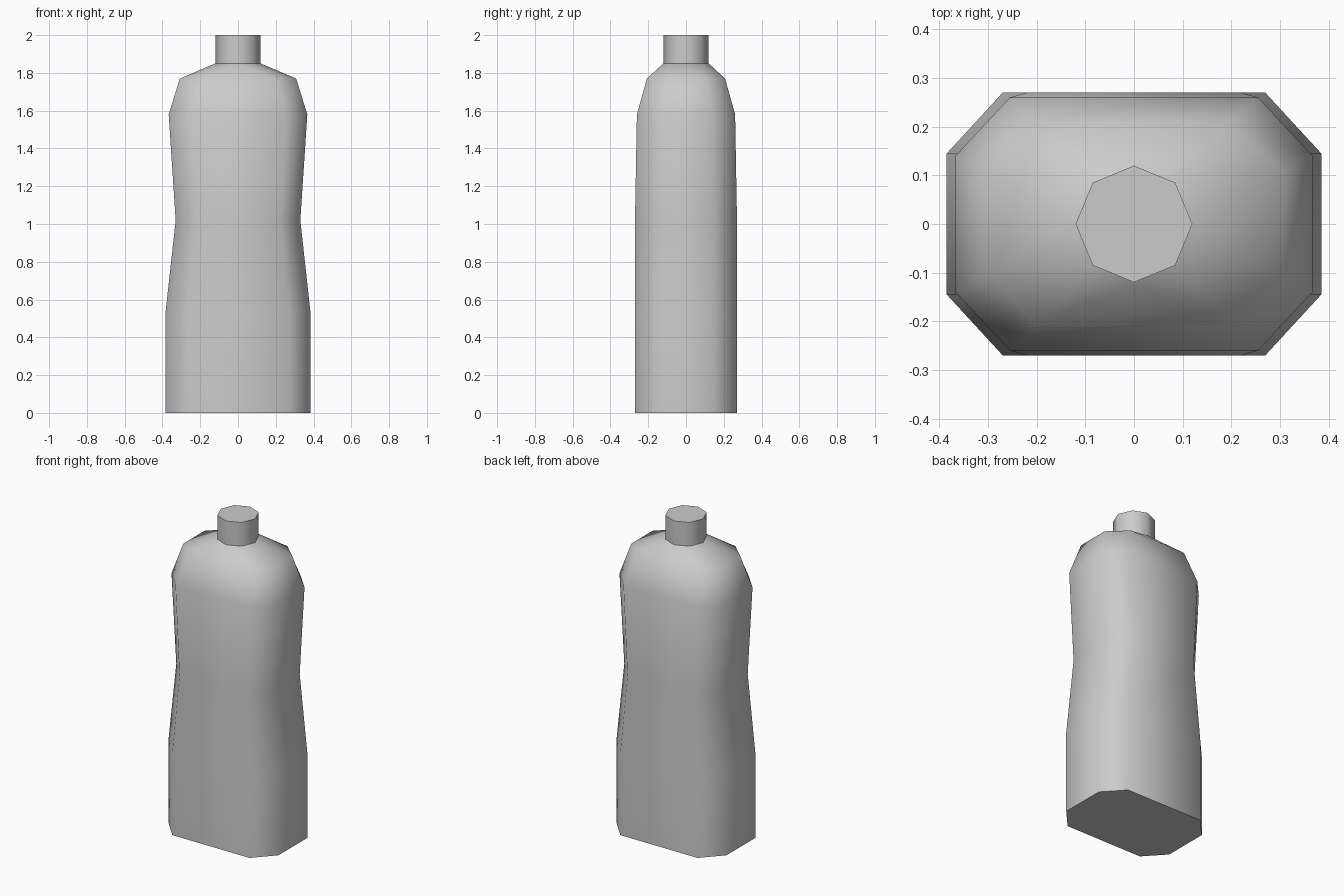
import bpy, bmesh, math

cube = bpy.data.objects.get("Cube")
if cube:
    bpy.data.objects.remove(cube, do_unlink=True)

grey = bpy.data.materials.new("plain_grey")
grey.use_nodes = True
colour = (0.6, 0.6, 0.6, 1)
grey.diffuse_color = colour
grey.node_tree.nodes["Principled BSDF"].inputs["Base Color"].default_value = colour

NECK_R, NECK_Z, TOP_Z = 0.12, 1.85, 2.0


def finish(bm, name):
    """Turn a bmesh into a smooth-shaded object with sharp rims."""
    bmesh.ops.recalc_face_normals(bm, faces=bm.faces)
    mesh = bpy.data.meshes.new(name)
    bm.to_mesh(mesh)
    bm.free()
    mesh.materials.append(grey)
    obj = bpy.data.objects.new(name, mesh)
    bpy.context.collection.objects.link(obj)
    bpy.ops.object.select_all(action="DESELECT")
    obj.select_set(True)
    bpy.context.view_layer.objects.active = obj
    bpy.ops.object.shade_smooth_by_angle(angle=math.radians(60))


def chamfered_ring(bm, z, hx, hy, cx, cy):
    """Rectangle with cut corners, counter-clockwise from the +x side."""
    corner = [(hx, cy), (cx, hy)]
    points = corner + [(-x, y) for x, y in reversed(corner)]
    points += [(-x, -y) for x, y in points]
    return [bm.verts.new((x, y, z)) for x, y in points]


def octagon(bm, z):
    return [bm.verts.new((NECK_R * math.cos(i * math.pi / 4),
                          NECK_R * math.sin(i * math.pi / 4), z)) for i in range(8)]


def bridge(bm, low, high):
    for i in range(8):
        j = (i + 1) % 8
        bm.faces.new((low[i], low[j], high[j], high[i]))


# Bottle body: height, half width, half depth, corner x, corner y
sections = [
    (0.00, 0.385, 0.27, 0.27, 0.145),
    (0.52, 0.385, 0.27, 0.27, 0.145),
    (1.02, 0.33, 0.27, 0.22, 0.145),
    (1.58, 0.367, 0.26, 0.255, 0.14),
    (1.77, 0.308, 0.207, 0.20, 0.105),
]
bm = bmesh.new()
rings = [chamfered_ring(bm, *s) for s in sections]
bm.faces.new(rings[0])
for low, high in zip(rings, rings[1:]):
    bridge(bm, low, high)

# Shoulder: triangles from the last ring up to the neck
rim, neck = rings[-1], octagon(bm, NECK_Z)
for i in range(8):
    j = (i + 1) % 8
    bm.faces.new((rim[i], neck[j], neck[i]))
    bm.faces.new((rim[i], rim[j], neck[j]))
finish(bm, "bottle_body")

# Cap: a short eight-sided cylinder
bm = bmesh.new()
bottom, top = octagon(bm, NECK_Z), octagon(bm, TOP_Z)
bridge(bm, bottom, top)
bm.faces.new(bottom)
bm.faces.new(top)
finish(bm, "cap")
